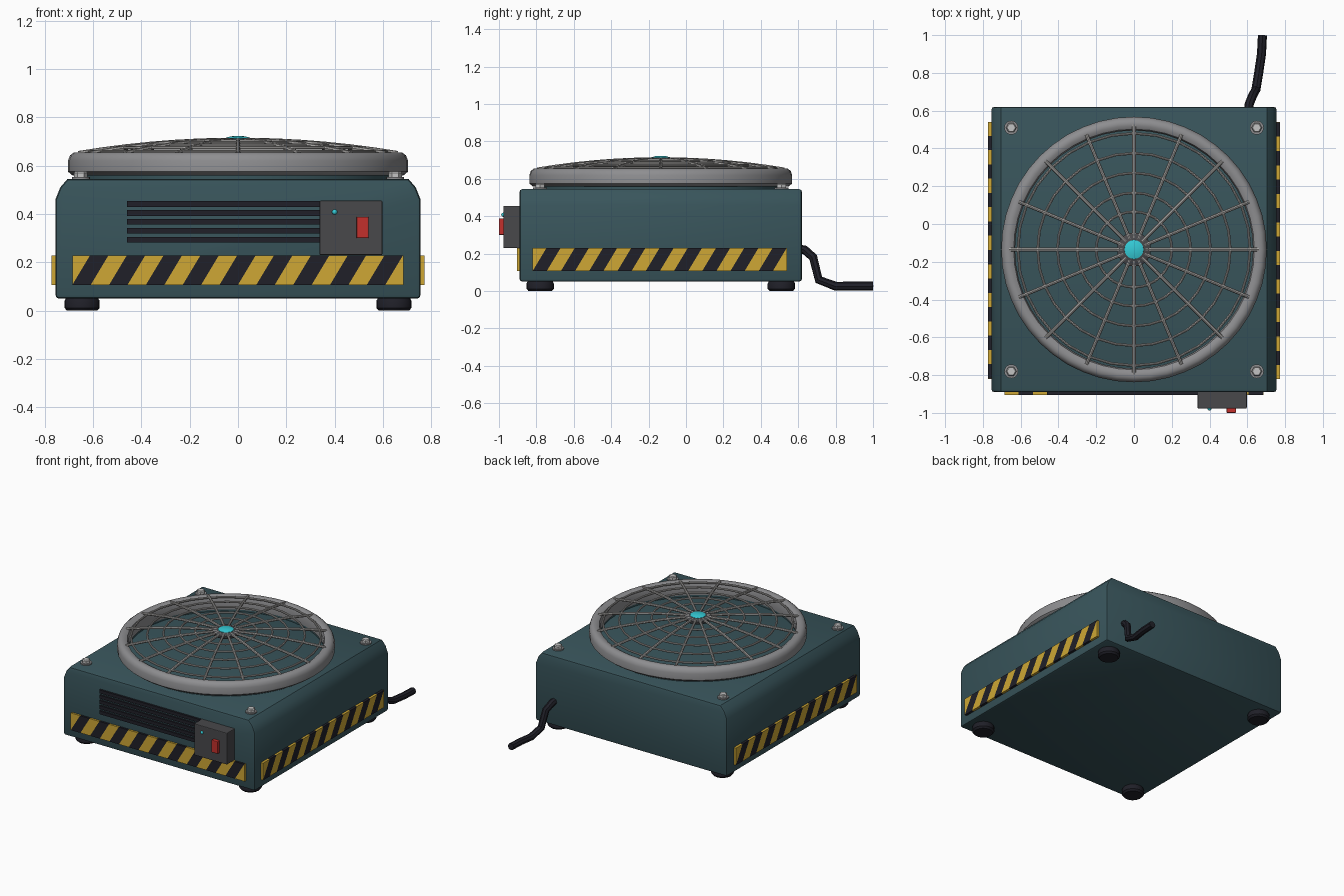
import bpy, bmesh, math
from mathutils import Vector, Matrix

if "Cube" in bpy.data.objects:
    bpy.data.objects.remove(bpy.data.objects["Cube"])

CY = -0.135          # centre of the housing in y


def mat(name, r, g, b):
    m = bpy.data.materials.new(name)
    m.diffuse_color = (r, g, b, 1)
    m.use_nodes = True
    m.node_tree.nodes["Principled BSDF"].inputs["Base Color"].default_value = m.diffuse_color
    return m


TEAL = mat("teal_paint", 0.04, 0.09, 0.105)
BLACK = mat("black_rubber", 0.014, 0.014, 0.021)
YELLOW = mat("hazard_yellow", 0.62, 0.39, 0.035)
STEEL = mat("grey_steel", 0.27, 0.27, 0.28)
WIRE = mat("light_wire", 0.38, 0.37, 0.36)
BOLT = mat("bright_bolt", 0.55, 0.55, 0.55)
DARK = mat("dark_grey", 0.065, 0.065, 0.07)
RED = mat("red_switch", 0.55, 0.03, 0.025)
CYAN = mat("cyan_lamp", 0.035, 0.6, 0.68)


def finish(name, bm, *mats, smooth=False):
    bmesh.ops.recalc_face_normals(bm, faces=bm.faces)
    me = bpy.data.meshes.new(name)
    bm.to_mesh(me)
    bm.free()
    for m in mats:
        me.materials.append(m)
    ob = bpy.data.objects.new(name, me)
    bpy.context.collection.objects.link(ob)
    if smooth:
        bpy.ops.object.select_all(action='DESELECT')
        ob.select_set(True)
        bpy.context.view_layer.objects.active = ob
        bpy.ops.object.shade_smooth_by_angle(angle=math.radians(40))
    return ob


def box(name, lo, hi, m, bevel=0.0):
    bm = bmesh.new()
    bmesh.ops.create_cube(bm, size=1)
    lo, hi = Vector(lo), Vector(hi)
    for v in bm.verts:
        v.co = Vector([(lo[i] + hi[i]) / 2 + v.co[i] * (hi[i] - lo[i]) for i in range(3)])
    if bevel:
        bmesh.ops.bevel(bm, geom=bm.edges[:], offset=bevel, segments=2, profile=0.5, affect='EDGES')
    return finish(name, bm, m)


def lathe(name, profile, loc, m, sides=32, closed=False, smooth=True):
    """Spin an (r, z) profile round the vertical axis."""
    bm = bmesh.new()
    pts = [bm.verts.new((r, 0, z)) for r, z in profile]
    pairs = list(zip(pts, pts[1:])) + ([(pts[-1], pts[0])] if closed else [])
    edges = [bm.edges.new(p) for p in pairs]
    bmesh.ops.spin(bm, geom=pts + edges, cent=(0, 0, 0), axis=(0, 0, 1),
                   angle=2 * math.pi, steps=sides, use_duplicate=False)
    bmesh.ops.remove_doubles(bm, verts=bm.verts, dist=1e-5)
    bmesh.ops.translate(bm, verts=bm.verts, vec=loc)
    return finish(name, bm, m, smooth=smooth)


def tube(name, paths, radius, m, cyclic=False):
    """Round wire along each path, turned into a mesh."""
    cu = bpy.data.curves.new(name + "_path", 'CURVE')
    cu.dimensions = '3D'
    cu.bevel_depth = radius
    cu.bevel_resolution = 2
    cu.use_fill_caps = True
    for path in paths:
        sp = cu.splines.new('POLY')
        sp.points.add(len(path) - 1)
        for p, co in zip(sp.points, path):
            p.co = (*co, 1)
        sp.use_cyclic_u = cyclic
    tmp = bpy.data.objects.new(name + "_tmp", cu)
    bpy.context.collection.objects.link(tmp)
    me = bpy.data.meshes.new_from_object(tmp.evaluated_get(bpy.context.evaluated_depsgraph_get()))
    bm = bmesh.new()
    bm.from_mesh(me)
    bpy.data.objects.remove(tmp)
    bpy.data.meshes.remove(me)
    return finish(name, bm, m, smooth=True)


# Housing: chamfered profile extruded front to back
bm = bmesh.new()
half = [(0.755, 0.05), (0.755, 0.46), (0.735, 0.51), (0.705, 0.545)]
prof = half + [(-x, z) for x, z in reversed(half)]
face = bm.faces.new([bm.verts.new((x, -0.89, z)) for x, z in prof])
ext = bmesh.ops.extrude_face_region(bm, geom=[face])
bmesh.ops.translate(bm, verts=[v for v in ext['geom'] if isinstance(v, bmesh.types.BMVert)],
                    vec=(0, 1.51, 0))
bmesh.ops.recalc_face_normals(bm, faces=bm.faces)
sharp = [e for e in bm.edges if e.calc_face_angle(0) > math.radians(60)]
bmesh.ops.bevel(bm, geom=sharp, offset=0.015, segments=2, profile=0.5, affect='EDGES')
finish("housing", bm, TEAL, smooth=True)

# Feet and deck bolts in the four corners
for sx in (-1, 1):
    for y, end in ((-0.78, "front"), (0.51, "back")):
        tag = f"{end}_{'left' if sx < 0 else 'right'}"
        lathe("foot_" + tag, [(0, 0), (0.062, 0), (0.073, 0.012), (0.073, 0.04), (0.065, 0.055), (0, 0.055)],
              (sx * 0.645, y, 0), BLACK, 20)
        lathe("washer_" + tag, [(0.037, 0.54), (0.037, 0.553), (0, 0.553)], (sx * 0.65, y, 0), STEEL, 20)
        lathe("bolt_" + tag, [(0.028, 0.55), (0.028, 0.57), (0.022, 0.576), (0, 0.576)],
              (sx * 0.65, y, 0), BOLT, 6, smooth=False)

# Fan guard rim and its base
lathe("guard_rim", [(0.635, 0.56), (0.685, 0.56), (0.703, 0.575), (0.703, 0.62), (0.695, 0.642),
                    (0.678, 0.655), (0.655, 0.655), (0.637, 0.645), (0.63, 0.625)],
      (0, CY, 0), STEEL, 48, closed=True)
lathe("guard_base", [(0.64, 0.54), (0.66, 0.54), (0.66, 0.565), (0.64, 0.565)],
      (0, CY, 0), TEAL, 48, closed=True)


def dome(r, a):
    return (r * math.cos(a), CY + r * math.sin(a), 0.706 - 0.055 * (r / 0.66) ** 2)


# Domed wire grille: sixteen spokes and concentric hoops
angles = [i * math.tau / 16 for i in range(16)]
tube("grille_spokes", [[dome(0.06 + 0.1 * k, a) for k in range(7)] for a in angles], 0.0095, WIRE)
tube("grille_hoops", [[dome(r, i * math.tau / 32) for i in range(32)]
                      for r in (0.2, 0.3, 0.405, 0.51, 0.615)], 0.007, WIRE, cyclic=True)

# Hub and lamp
lathe("hub", [(0, 0.685), (0.085, 0.685), (0.09, 0.692), (0.09, 0.706), (0.08, 0.713), (0, 0.713)],
      (0, CY, 0), DARK, 24)
lathe("hub_lamp", [(0.052, 0.705), (0.05, 0.715), (0.03, 0.721), (0, 0.723)], (0, CY, 0), CYAN, 24)


# Hazard strips: plates cut along slanted planes, coloured by phase
def hazard(name, length, turn, loc):
    bm = bmesh.new()
    h, n, lean = 0.122, 9, 0.6
    bmesh.ops.create_cube(bm, size=1, matrix=Matrix.Diagonal((length, 0.02, h, 1)))
    step = length / n
    for i in range(-2, 2 * n + 1):
        bmesh.ops.bisect_plane(bm, geom=bm.verts[:] + bm.edges[:] + bm.faces[:], dist=1e-6,
                               plane_co=(-length / 2 + i * step / 2, 0, -h / 2),
                               plane_no=(1, 0, -lean))
    for f in bm.faces:
        c = f.calc_center_median()
        phase = (c.x + length / 2 - lean * (c.z + h / 2)) / step
        f.material_index = 0 if phase % 1 < 0.5 else 1
    bmesh.ops.transform(bm, verts=bm.verts, matrix=Matrix.Translation(loc) @ Matrix.Rotation(turn, 4, 'Z'))
    finish(name, bm, BLACK, YELLOW)


hazard("hazard_strip_front", 1.37, 0, (0, -0.894, 0.168))
hazard("hazard_strip_right", 1.36, math.pi / 2, (0.762, -0.14, 0.168))
hazard("hazard_strip_left", 1.36, -math.pi / 2, (-0.762, -0.14, 0.168))

# Front vent louvres
for i in range(5):
    z = 0.293 + i * 0.0372
    box(f"vent_slat_{i + 1}", (-0.46, -0.904, z - 0.012), (0.345, -0.88, z + 0.012), BLACK)

# Control box with rocker switch and indicator
box("control_box", (0.337, -0.977, 0.23), (0.597, -0.88, 0.455), DARK, 0.005)
box("rocker_switch", (0.49, -1.0, 0.30), (0.54, -0.97, 0.388), RED, 0.004)
bm = bmesh.new()
bmesh.ops.create_uvsphere(bm, u_segments=12, v_segments=8, radius=0.011,
                          matrix=Matrix.Translation((0.4, -0.977, 0.408)))
finish("indicator_lamp", bm, CYAN, smooth=True)

# Power cord leaving the back
tube("power_cord", [[(0.605, 0.6, 0.225), (0.61, 0.635, 0.22), (0.628, 0.68, 0.18), (0.645, 0.71, 0.06),
                     (0.66, 0.80, 0.026), (0.675, 0.9, 0.026), (0.68, 1.0, 0.026)]], 0.024, BLACK)
